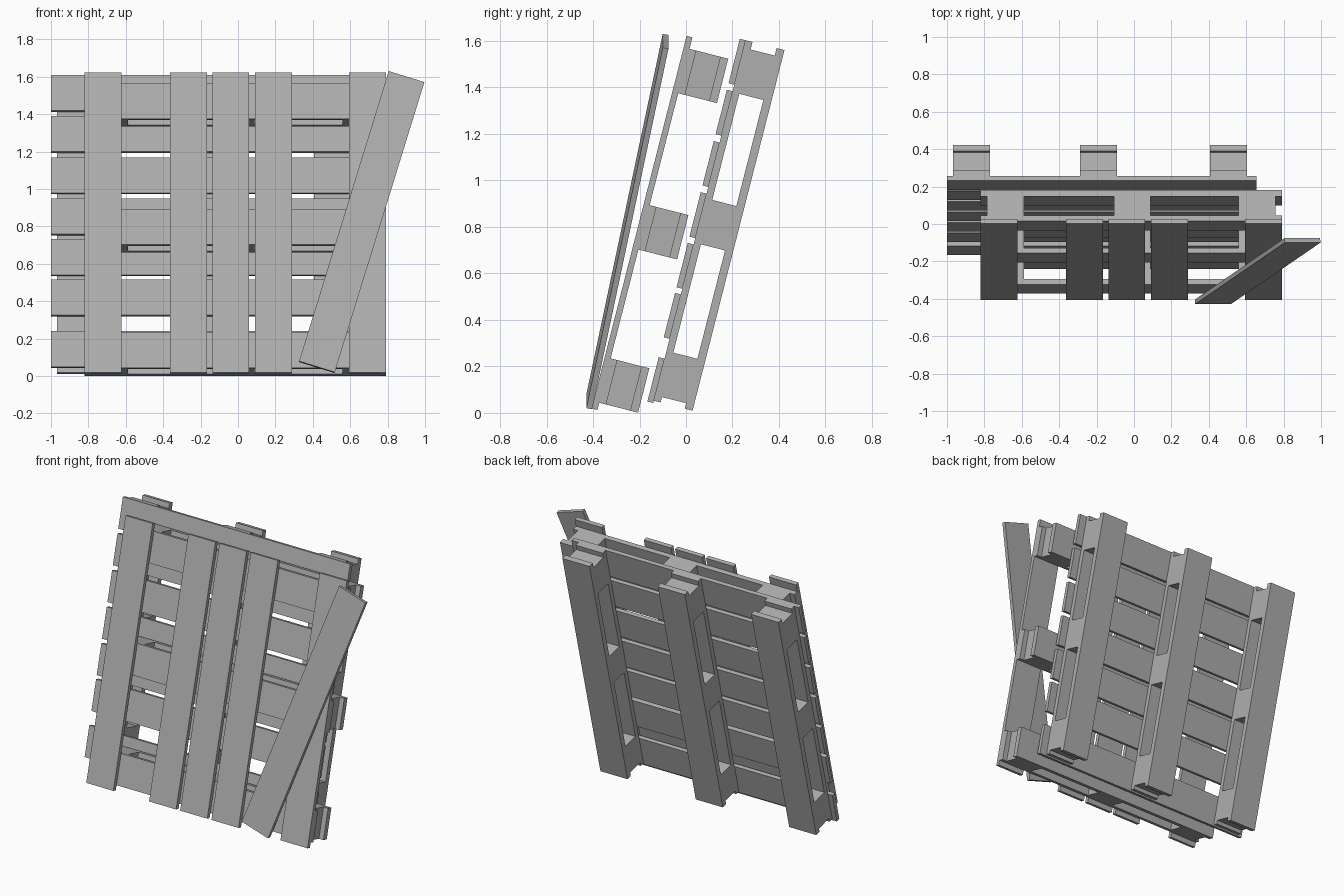
import bpy, bmesh
from math import radians, sin, cos
from mathutils import Matrix, Vector

if "Cube" in bpy.data.objects:
    bpy.data.objects.remove(bpy.data.objects["Cube"])

LEAN = radians(14.3)
X = Vector((1, 0, 0))
UP = Vector((0, sin(LEAN), cos(LEAN)))       # up the leaning face
BACK = Vector((0, cos(LEAN), -sin(LEAN)))    # into the thickness

wood = bpy.data.materials.new("weathered_wood")
wood.diffuse_color = (0.43, 0.43, 0.43, 1)
wood.use_nodes = True
wood.node_tree.nodes["Principled BSDF"].inputs["Base Color"].default_value = wood.diffuse_color


def plank(name, lo, hi, origin, axes):
    """Box from lo to hi in a frame given by an origin and three axes."""
    bm = bmesh.new()
    bmesh.ops.create_cube(bm, size=1)
    for v in bm.verts:
        p = [l + (h - l) * (c + 0.5) for l, h, c in zip(lo, hi, v.co)]
        v.co = origin + sum((a * c for a, c in zip(axes, p)), Vector())
    bmesh.ops.recalc_face_normals(bm, faces=bm.faces)
    mesh = bpy.data.meshes.new(name)
    bm.to_mesh(mesh)
    bm.free()
    mesh.materials.append(wood)
    ob = bpy.data.objects.new(name, mesh)
    bpy.context.collection.objects.link(ob)
    return ob


BOARD = 0.197                        # board and block width
LENGTH, WIDTH = 1.61, 1.654          # runner direction, deck board direction
BLOCKS_S = (0.034, 0.712, 1.380)     # block starts along the runners
ROWS_T = (0.032, 0.712, 1.406)       # runner row starts across the deck


def pallet(name, decks, origin, axes, runner_inset=0.0):
    # deck boards
    for i, s in enumerate(decks):
        plank(f"{name}_deck_board_{i}", (s, 0, 0), (s + BOARD, WIDTH, 0.026), origin, axes)
    for i, t in enumerate(ROWS_T):
        # stringer under the deck and runner at the back
        for part, d0, d1 in (("stringer", 0.026, 0.056), ("runner", 0.163, 0.198)):
            plank(f"{name}_{part}_{i}", (runner_inset, t, d0), (LENGTH, t + BOARD, d1), origin, axes)
        # spacer blocks
        for j, s in enumerate(BLOCKS_S):
            plank(f"{name}_block_{i}{j}", (s, t, 0.056), (s + BOARD, t + BOARD, 0.163), origin, axes)


# front pallet: deck boards run upwards, two are missing
pallet("front_pallet", (0, 0.457, 0.683, 0.911, 1.413),
       Vector((-0.82, -0.406, 0.019)), (X, UP, BACK))

# back pallet: turned a quarter, deck boards run sideways
pallet("back_pallet", (0, 0.285, 0.507, 0.732, 0.959, 1.187, 1.413),
       Vector((-1.0, -0.166, 0.049)), (UP, X, BACK), runner_inset=0.01)

# loose board leaning on the front, slightly turned
tilt = (Matrix.Rotation(radians(3.5), 3, 'Z') @ Matrix.Rotation(radians(-10.9), 3, 'X')
        @ Matrix.Rotation(radians(17.5), 3, 'Y'))
plank("loose_board", (-0.1, -0.0125, -0.828), (0.1, 0.0125, 0.828),
      Vector((0.661, -0.252, 0.823)), tilt.col)
